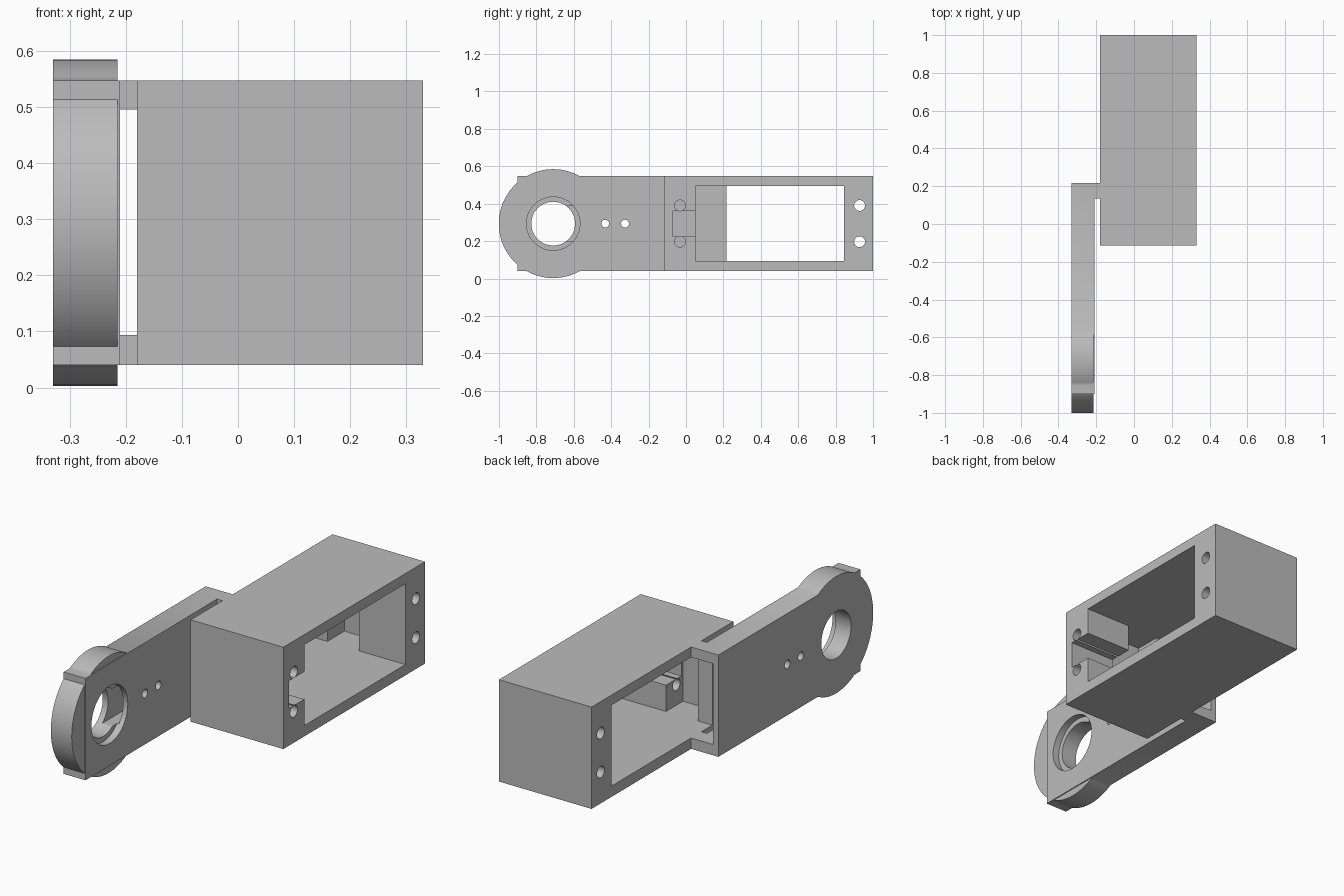
import bpy, math

if "Cube" in bpy.data.objects:
    bpy.data.objects.remove(bpy.data.objects["Cube"])

grey = bpy.data.materials.new("light grey")
grey.diffuse_color = (0.5, 0.5, 0.5, 1)
grey.use_nodes = True
grey.node_tree.nodes["Principled BSDF"].inputs["Base Color"].default_value = grey.diffuse_color


def finish(obj, name):
    obj.name = name
    obj.data.materials.clear()
    obj.data.materials.append(grey)
    return obj


def block(name, x, y, z):
    """Box from (min, max) pairs."""
    bpy.ops.mesh.primitive_cube_add(size=1, location=[(a + b) / 2 for a, b in (x, y, z)])
    obj = bpy.context.object
    obj.scale = [b - a for a, b in (x, y, z)]
    bpy.ops.object.transform_apply(location=True, rotation=True, scale=True)
    return finish(obj, name)


def disc(name, x, y, z, r, sides=48):
    """Cylinder lying along x."""
    bpy.ops.mesh.primitive_cylinder_add(vertices=sides, radius=r, depth=x[1] - x[0],
                                        location=((x[0] + x[1]) / 2, y, z),
                                        rotation=(0, math.pi / 2, 0))
    bpy.ops.object.transform_apply(location=True, rotation=True, scale=True)
    return finish(bpy.context.object, name)


def combine(target, other, operation):
    """Apply a boolean and discard the tool object."""
    mod = target.modifiers.new(operation.lower(), 'BOOLEAN')
    mod.operation, mod.object, mod.solver = operation, other, 'EXACT'
    bpy.context.view_layer.objects.active = target
    bpy.ops.object.modifier_apply(modifier=mod.name)
    bpy.data.objects.remove(other, do_unlink=True)


LOW, HIGH, MID = 0.04, 0.547, 0.2935      # body height range and centre
IN_LOW, IN_HIGH = 0.094, 0.496            # inner opening height range
HUB_Y = -0.71

# Housing: through opening, wider inner slot, cable notch, screw holes
body = block("bracket_body", (-0.18, 0.33), (-0.115, 1.0), (LOW, HIGH))
combine(body, block("opening", (-0.3, 0.4), (0.05, 0.845), (IN_LOW, IN_HIGH)), 'DIFFERENCE')
combine(body, block("slot", (-0.1, 0.075), (-0.084, 0.98), (IN_LOW, IN_HIGH)), 'DIFFERENCE')
combine(body, block("notch", (0.0, 0.4), (-0.07, 0.1), (0.225, 0.362)), 'DIFFERENCE')
for y in (-0.032, 0.928):
    for z in (MID - 0.097, MID + 0.097):
        combine(body, disc("screw_hole", (-0.3, 0.4), y, z, 0.029, 24), 'DIFFERENCE')

# Arm: flat bar with a round hub at the front end
arm = block("arm", (-0.33, -0.21), (-0.9, 0.217), (LOW, HIGH))
combine(arm, disc("hub", (-0.33, -0.215), HUB_Y, MID, 0.291, 96), 'UNION')
# Bridge that joins the arm to the housing
combine(arm, block("bridge", (-0.22, -0.18), (0.135, 0.217), (LOW, HIGH)), 'UNION')
# Pocket behind the bridge and cable channel running to the hub
combine(arm, block("pocket", (-0.3, -0.1), (0.05, 0.3), (IN_LOW, IN_HIGH)), 'DIFFERENCE')
combine(arm, block("channel", (-0.3, -0.235), (HUB_Y, 0.1), (0.2, 0.387)), 'DIFFERENCE')
# Bearing bore with a shallow counterbore, and two pin holes
combine(arm, disc("bore", (-0.4, -0.1), HUB_Y, MID, 0.117), 'DIFFERENCE')
combine(arm, disc("counterbore", (-0.245, -0.1), HUB_Y, MID, 0.143), 'DIFFERENCE')
for y in (-0.432, -0.326):
    combine(arm, disc("pin_hole", (-0.4, -0.1), y, MID, 0.021, 24), 'DIFFERENCE')

combine(body, arm, 'UNION')

# Smooth round walls, crisp edges
bpy.ops.object.select_all(action='DESELECT')
body.select_set(True)
bpy.context.view_layer.objects.active = body
bpy.ops.object.shade_smooth_by_angle(angle=math.radians(30))
